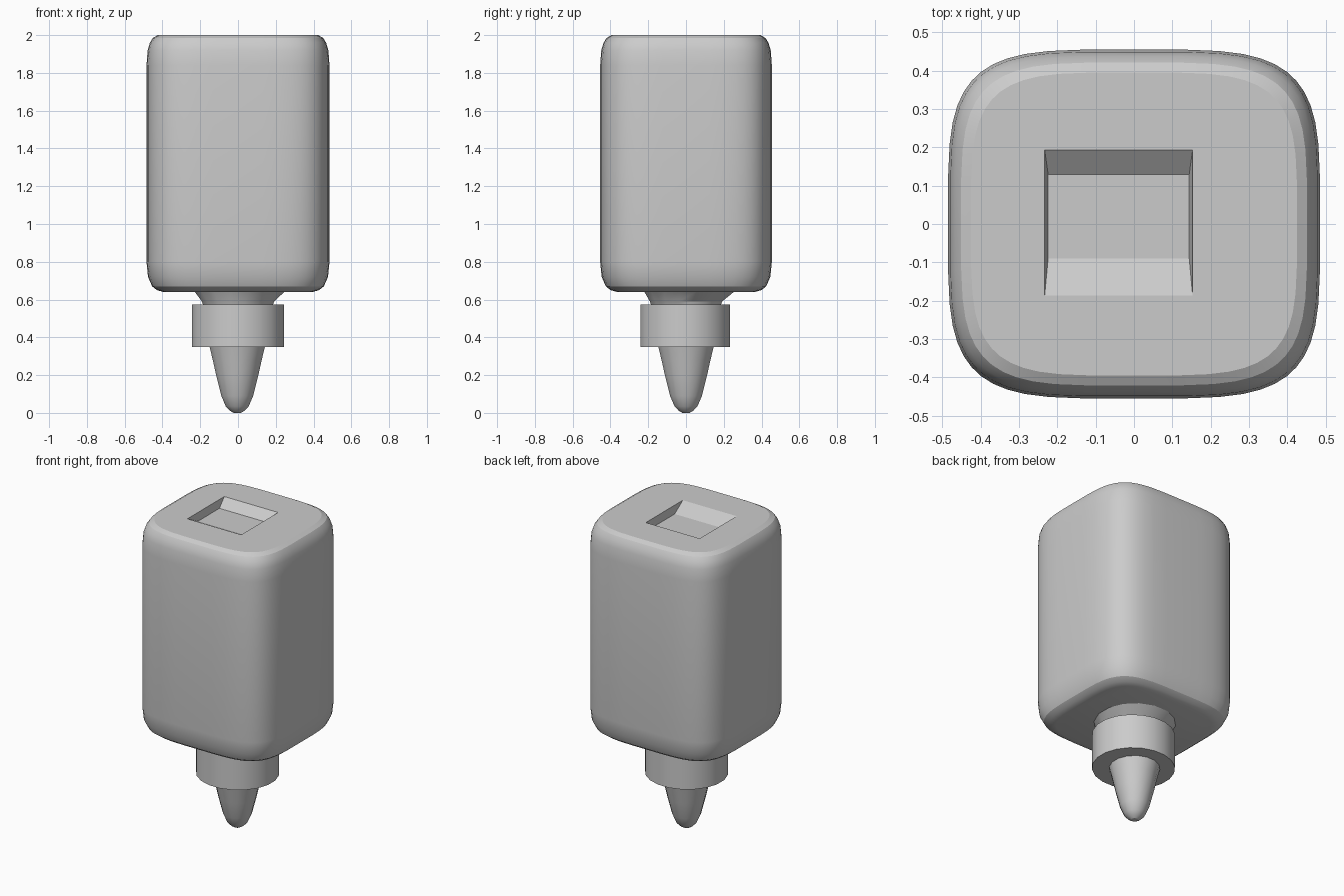
import bpy, bmesh
from math import cos, sin, pi, copysign

if "Cube" in bpy.data.objects:
    bpy.data.objects.remove(bpy.data.objects["Cube"])


def loft(name, rings, sides, power=2.0, smooth=True):
    """Stack of superellipse rings (z, half x, half y, centre x, centre y), capped."""
    bm = bmesh.new()
    loops = []
    for z, rx, ry, cx, cy in rings:
        loop = []
        for i in range(sides):
            a = 2 * pi * (i + 0.5) / sides
            c, s = cos(a), sin(a)
            x = copysign(abs(c) ** (2 / power), c)
            y = copysign(abs(s) ** (2 / power), s)
            loop.append(bm.verts.new((cx + rx * x, cy + ry * y, z)))
        loops.append(loop)
    for lo, hi in zip(loops, loops[1:]):
        for i in range(sides):
            j = (i + 1) % sides
            bm.faces.new((lo[i], lo[j], hi[j], hi[i]))
    bm.faces.new(loops[0][::-1])
    bm.faces.new(loops[-1])
    mesh = bpy.data.meshes.new(name)
    bm.to_mesh(mesh)
    bm.free()
    obj = bpy.data.objects.new(name, mesh)
    bpy.context.collection.objects.link(obj)
    if smooth:
        bpy.ops.object.select_all(action='DESELECT')
        obj.select_set(True)
        bpy.context.view_layer.objects.active = obj
        bpy.ops.object.shade_smooth_by_angle(angle=pi / 7)
    return obj


# Bottle body: soft square section with rounded rims
HX, HY = 0.485, 0.455
body_profile = [(0.64, 0.09), (0.65, 0.055), (0.67, 0.03), (0.72, 0.008), (0.80, 0.0),
                (1.84, 0.0), (1.92, 0.006), (1.96, 0.018), (1.985, 0.034), (2.0, 0.06)]
body = loft("bottle_body", [(z, HX - d, HY - d, 0, 0) for z, d in body_profile], 48, 4.2)

# Shallow sloped recess in the upper end
cutter = loft("recess_cutter", [(1.95, 0.26, 0.155, -0.04, 0.02),
                                (2.01, 0.275, 0.29, -0.04, 0.0)], 4, smooth=False)
cutter.hide_render = True
cutter.hide_viewport = True
cut = body.modifiers.new("recess", 'BOOLEAN')
cut.operation = 'DIFFERENCE'
cut.solver = 'EXACT'
cut.object = cutter

# Neck flaring into the body
loft("neck", [(0.56, 0.185, 0.185, 0, 0), (0.59, 0.195, 0.195, 0, 0),
              (0.65, 0.25, 0.25, 0.01, 0.02)], 16)

# Collar cap
loft("collar_cap", [(0.35, 0.247, 0.24, 0, -0.005), (0.575, 0.247, 0.24, 0, -0.005)], 20)

# Tapered, round-ended nozzle
nozzle_profile = [(0.0, 0.02), (0.012, 0.04), (0.035, 0.062), (0.09, 0.086),
                  (0.20, 0.114), (0.28, 0.132), (0.36, 0.152)]
loft("nozzle", [(z, r, r, -0.004, 0) for z, r in nozzle_profile], 16)
